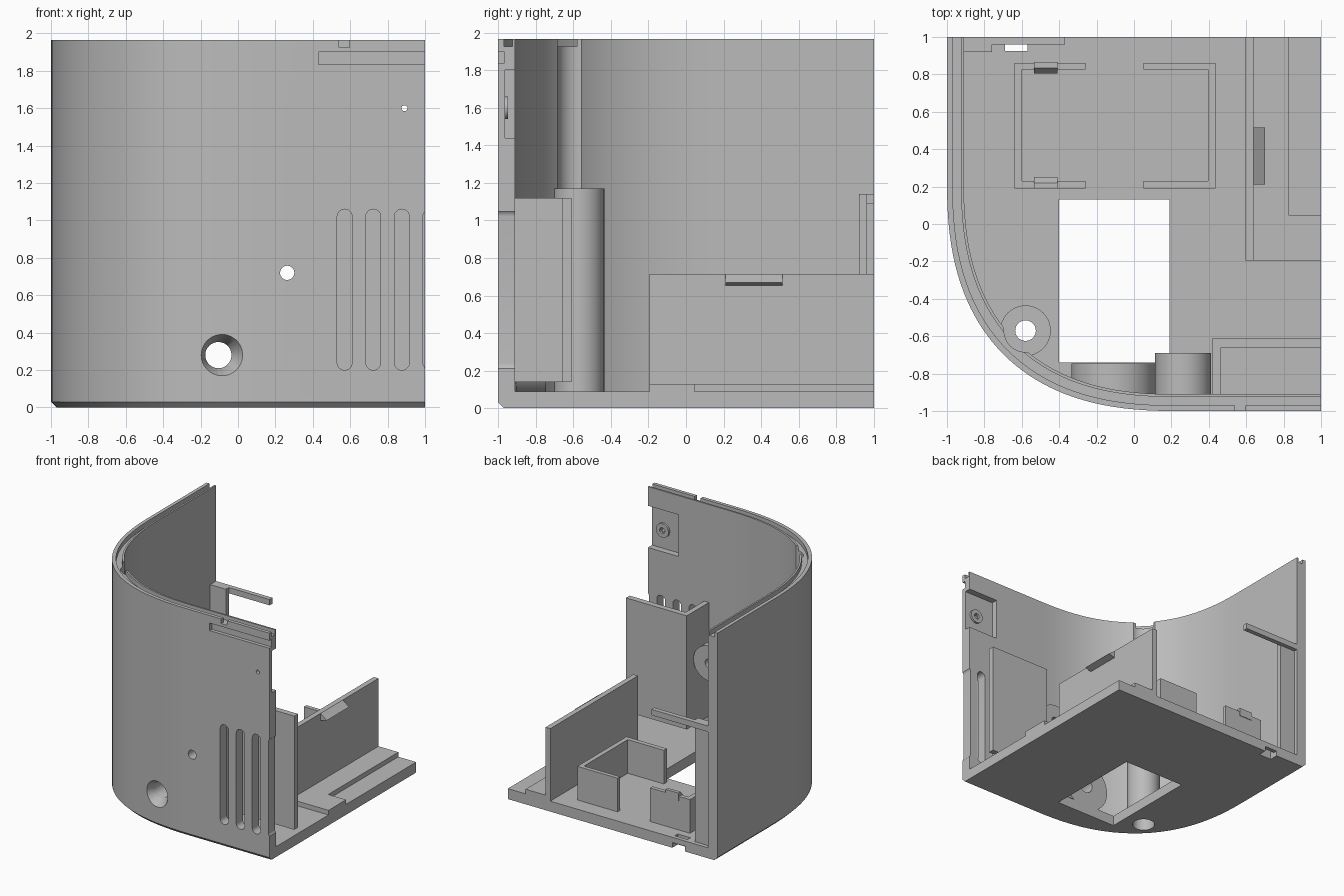
import bpy, bmesh, math
from mathutils import Vector

cube = bpy.data.objects.get("Cube")
if cube:
    bpy.data.objects.remove(cube, do_unlink=True)

grey = bpy.data.materials.new("plain grey")
grey.use_nodes = True
colour = (0.5, 0.5, 0.5, 1)
grey.diffuse_color = colour
grey.node_tree.nodes["Principled BSDF"].inputs["Base Color"].default_value = colour

TOP, FLOOR, WALL = 1.965, 0.09, 0.09


def finish(name, bm):
    bmesh.ops.recalc_face_normals(bm, faces=bm.faces)
    mesh = bpy.data.meshes.new(name)
    bm.to_mesh(mesh)
    bm.free()
    ob = bpy.data.objects.new(name, mesh)
    bpy.context.collection.objects.link(ob)
    mesh.materials.append(grey)
    return ob


def loft(name, rings):
    """Closed solid through rings of equal point count."""
    bm = bmesh.new()
    rows = [[bm.verts.new(p) for p in ring] for ring in rings]
    n = len(rows[0])
    for a, b in zip(rows, rows[1:]):
        for i in range(n):
            j = (i + 1) % n
            bm.faces.new((a[i], a[j], b[j], b[i]))
    bm.faces.new(rows[0])
    bm.faces.new(rows[-1])
    return finish(name, bm)


def prism(name, points, along):
    points = [Vector(p) for p in points]
    return loft(name, [points, [p + Vector(along) for p in points]])


def box(name, x, y, z):
    base = [(x[0], y[0], z[0]), (x[1], y[0], z[0]), (x[1], y[1], z[0]), (x[0], y[1], z[0])]
    return prism(name, base, (0, 0, z[1] - z[0]))


def rod(name, a, b, r1, r2=None, sides=48):
    """Round rod or cone from point a to point b."""
    a, b = Vector(a), Vector(b)
    turn = (b - a).to_track_quat('Z', 'Y')
    rings = []
    for centre, r in ((a, r1), (b, r1 if r2 is None else r2)):
        angles = [math.tau * i / sides for i in range(sides)]
        rings.append([centre + turn @ Vector((r * math.cos(t), r * math.sin(t), 0)) for t in angles])
    return loft(name, rings)


def cut(target, *cutters):
    for cutter in cutters:
        mod = target.modifiers.new("cut", 'BOOLEAN')
        mod.operation, mod.solver, mod.object = 'DIFFERENCE', 'EXACT', cutter
        bpy.context.view_layer.objects.active = target
        bpy.ops.object.modifier_apply(modifier=mod.name)
        bpy.data.objects.remove(cutter, do_unlink=True)


def curve_line(inset, z, end=1.0, steps=56):
    """Wall line: straight side, full rounded corner, straight front."""
    size, mid = 1.25 - inset, 0.25
    pts = [(inset - 1, end, z)]
    for i in range(steps + 1):
        t = math.pi / 2 * i / steps
        c, s = max(math.cos(t), 0) ** 0.8, max(math.sin(t), 0) ** 0.8
        pts.append((mid - size * c, mid - size * s, z))
    return pts + [(end, inset - 1, z)]


def outline(inset, z, end=1.0):
    return curve_line(inset, z, end) + [(end, end, z)]


# Shell: chamfered floor and curved wall with a grooved rim
shell = loft("shell", [outline(0.03, 0), outline(0, 0.03), outline(0, TOP)])
cut(shell, loft("cavity", [outline(WALL, FLOOR, 1.2), outline(WALL, 2.2, 1.2)]))
rim = curve_line(0.03, 1.925, 1.1) + curve_line(0.075, 1.925, 1.1)[::-1]
cut(shell, prism("rim_groove", rim, (0, 0, 0.2)))

# Floor openings and rear latch notch
cut(shell,
    box("floor_window", (-0.40, 0.19), (-0.74, 0.13), (-0.1, 0.2)),
    box("latch_hole", (-0.69, -0.57), (0.925, 0.965), (-0.1, 0.2)),
    box("latch_notch", (-0.69, -0.57), (0.925, 1.1), (-0.1, 0.045)))

# Front vents
for i in range(4):
    x, w = 0.57 + 0.153 * i, 0.04
    arc = []
    for z, start in ((1.02, 0), (0.24, math.pi)):
        arc += [(x + w * math.cos(start + math.pi * k / 12), -1.1,
                 z + w * math.sin(start + math.pi * k / 12)) for k in range(13)]
    cut(shell, prism("vent", arc, (0, 0.25, 0)))

# Front details: label groove, rim notch, sensor pocket and pinhole
cut(shell,
    box("label_groove", (0.43, 1.1), (-1.1, -0.97), (1.835, 1.9)),
    box("rim_notch", (0.54, 0.597), (-1.1, -0.95), (1.925, 2.1)),
    box("sensor_pocket", (0.71, 1.1), (-0.965, -0.85), (1.44, 1.8)),
    rod("pinhole", (0.89, -1.1, 1.6), (0.89, -0.8, 1.6), 0.016, sides=24))
ring = rod("sensor_ring", (0.89, -0.97, 1.6), (0.89, -0.947, 1.6), 0.06)
cut(ring, rod("ring_hole", (0.89, -1.1, 1.6), (0.89, -0.8, 1.6), 0.025, sides=24))

# Port bosses with holes through the front wall
port = rod("port_boss", (-0.11, -0.915, 0.28), (-0.11, -0.745, 0.28), 0.225)
button = rod("button_boss", (0.263, -0.94, 0.72), (0.263, -0.69, 0.72), 0.15)
for part in (shell, port):
    cut(part,
        rod("port_hole", (-0.105, -1.1, 0.28), (-0.105, -0.6, 0.28), 0.07),
        rod("port_flare", (-0.095, -1.02, 0.28), (-0.105, -0.9, 0.28), 0.13, 0.07))
for part in (shell, button):
    cut(part, rod("button_hole", (0.263, -1.1, 0.72), (0.263, -0.6, 0.72), 0.038))

# Screw post, with tool clearance in the wall above it
px, py = -0.58, -0.57
post = rod("screw_post", (px, py, 0.03), (px, py, 1.17), 0.135)
cut(shell, rod("tool_clearance", (px, py, 1.17), (px, py, 2.2), 0.115))
for part in (shell, post):
    cut(part,
        rod("screw_hole", (px, py, -0.1), (px, py, 1.3), 0.055),
        rod("screw_head", (px, py, -0.1), (px, py, 0.2), 0.09))

# L-shaped guard behind the vents
guard = [(0.42, -0.94), (0.42, -0.61), (1, -0.61), (1, -0.66), (0.465, -0.66), (0.465, -0.94)]
prism("vent_guard", [(x, y, 0.14) for x, y in guard], (0, 0, 0.98))

# Raised floor, divider wall and its snap wedge
step = box("raised_floor", (0.6, 1), (-0.195, 1), (0.05, 0.13))
cut(step, box("step_recess", (0.83, 1.1), (0.045, 1.1), (FLOOR, 0.3)))
box("divider_wall", (0.595, 0.64), (-0.195, 1), (0.05, 0.715))
prism("divider_clip", [(0.63, 0.21, 0.715), (0.64, 0.21, 0.715), (0.70, 0.21, 0.67), (0.63, 0.21, 0.65)],
      (0, 0.305, 0))

# Open tray with gaps in its long sides and two small clips
tray = box("tray", (-0.64, 0.435), (0.19, 0.86), (0.05, 0.38))
cut(tray,
    box("tray_inside", (-0.6, 0.395), (0.23, 0.825), (FLOOR, 0.6)),
    box("tray_gap", (-0.26, 0.05), (0.1, 1), (FLOOR, 0.6)))
for wall_y, inward in ((0.19, 1), (0.865, -1)):
    profile = [(0, 0.41), (0.03, 0.41), (0.06, 0.37), (0.03, 0.34), (0, 0.34)]
    prism("tray_clip", [(-0.535, wall_y + inward * d, z) for d, z in profile], (0.125, 0, 0))

# Rear panel rib and arm
box("rear_rib", (-0.93, -0.76), (0.92, 0.965), (0.05, 1.14))
box("rear_arm", (-0.93, -0.37), (0.96, 1), (1.09, 1.14))

# Smooth the round parts, keep edges sharp
bpy.ops.object.select_all(action='DESELECT')
for ob in (shell, post, port, button, ring):
    ob.select_set(True)
bpy.context.view_layer.objects.active = shell
bpy.ops.object.shade_smooth_by_angle(angle=math.radians(30))
